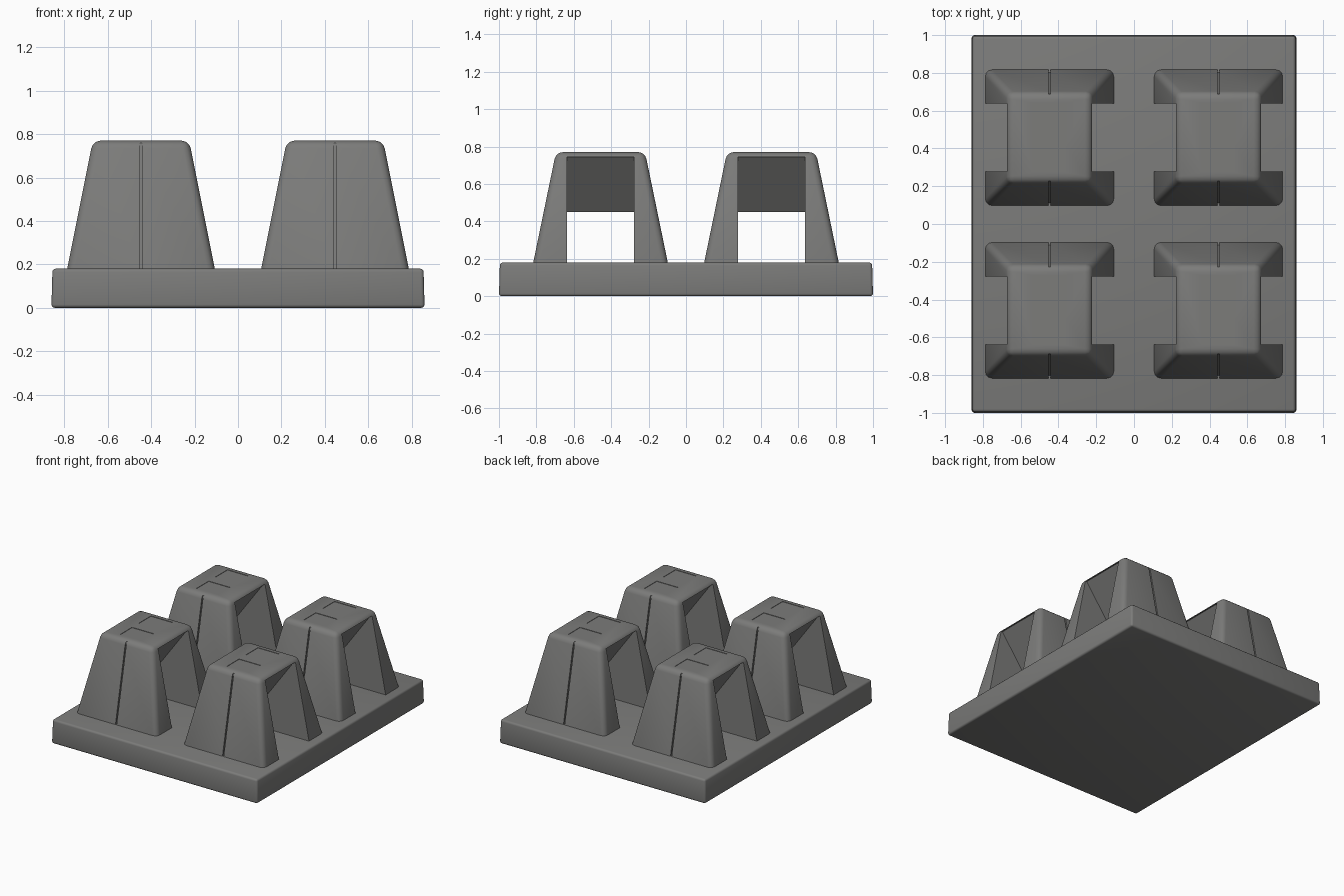
import bpy, bmesh
from math import radians

cube = bpy.data.objects.get("Cube")
if cube:
    bpy.data.objects.remove(cube, do_unlink=True)

grey = bpy.data.materials.new("dark_grey")
grey.use_nodes = True
colour = (0.2, 0.2, 0.195, 1)
grey.diffuse_color = colour
grey.node_tree.nodes["Principled BSDF"].inputs["Base Color"].default_value = colour


def add_object(name, bm):
    bmesh.ops.recalc_face_normals(bm, faces=bm.faces)
    mesh = bpy.data.meshes.new(name)
    bm.to_mesh(mesh)
    bm.free()
    mesh.materials.append(grey)
    obj = bpy.data.objects.new(name, mesh)
    bpy.context.collection.objects.link(obj)
    return obj


def tapered_box(name, bottom, top, z0, z1, bevel):
    """Box with rounded edges; bottom and top are half sizes in x and y."""
    bm = bmesh.new()
    bmesh.ops.create_cube(bm, size=2)
    for v in bm.verts:
        hx, hy = top if v.co.z > 0 else bottom
        v.co = (v.co.x * hx, v.co.y * hy, z1 if v.co.z > 0 else z0)
    bmesh.ops.bevel(bm, geom=bm.edges[:], offset=bevel, segments=3,
                    profile=0.5, affect='EDGES', clamp_overlap=True)
    return add_object(name, bm)


def prism(bm, profile, axis, low, high):
    """Extrude a profile of (u, z) points along the x or y axis."""
    def place(u, z, d):
        return (d, u, z) if axis == 'x' else (u, d, z)
    face = bm.faces.new([bm.verts.new(place(u, z, low)) for u, z in profile])
    ext = bmesh.ops.extrude_face_region(bm, geom=[face])["geom"]
    for v in ext:
        if isinstance(v, bmesh.types.BMVert):
            v.co["xy".index(axis)] = high


def cut(target, name, bm):
    cutter = add_object(name, bm)
    cutter.hide_render = True
    mod = target.modifiers.new(name, 'BOOLEAN')
    mod.operation = 'DIFFERENCE'
    mod.solver = 'EXACT'
    mod.object = cutter
    bpy.context.view_layer.update()
    graph = bpy.context.evaluated_depsgraph_get()
    mesh = bpy.data.meshes.new_from_object(target.evaluated_get(graph))
    target.modifiers.clear()
    target.data = mesh
    bpy.data.objects.remove(cutter, do_unlink=True)


def smooth(obj):
    bpy.ops.object.select_all(action='DESELECT')
    obj.select_set(True)
    bpy.context.view_layer.objects.active = obj
    bpy.ops.object.shade_smooth_by_angle(angle=radians(30))


# Base slab
base = tapered_box("base_slab", (0.86, 1.0), (0.855, 0.995), 0, 0.18, 0.015)
smooth(base)

# One tapered arch block
block = tapered_box("arch_block", (0.352, 0.372), (0.222, 0.238), 0.12, 0.77, 0.035)

# Through opening, leaving a wedge hanging under the top
bm = bmesh.new()
prism(bm, [(-0.5, 0.05), (0.5, 0.05), (0.5, 0.745), (0.215, 0.745),
           (0, 0.45), (-0.215, 0.745), (-0.5, 0.745)], 'y', -0.18, 0.18)
cut(block, "opening_cutter", bm)

# Thin seams down the two outer leg faces
bm = bmesh.new()
for s in (1, -1):
    prism(bm, [(s * 0.348, 0.17), (s * 0.5, 0.17), (s * 0.5, 0.8),
               (s * 0.222, 0.8)], 'x', -0.005, 0.005)
cut(block, "seam_cutter", bm)

# Two shallow rectangular panels on the top
bm = bmesh.new()
for s in (1, -1):
    prism(bm, [(-0.09, 0.767), (0.09, 0.767), (0.09, 0.8), (-0.09, 0.8)],
          'y', s * 0.04, s * 0.185)
cut(block, "panel_cutter", bm)
smooth(block)

# Four copies in a grid
names = {(1, -1): "front_left", (-1, -1): "front_right",
         (1, 1): "back_left", (-1, 1): "back_right"}
for (sx, sy), label in names.items():
    arch = block.copy()
    arch.name = label + "_arch_block"
    arch.location = (sx * 0.447, sy * 0.457, 0)
    bpy.context.collection.objects.link(arch)
bpy.data.objects.remove(block, do_unlink=True)
